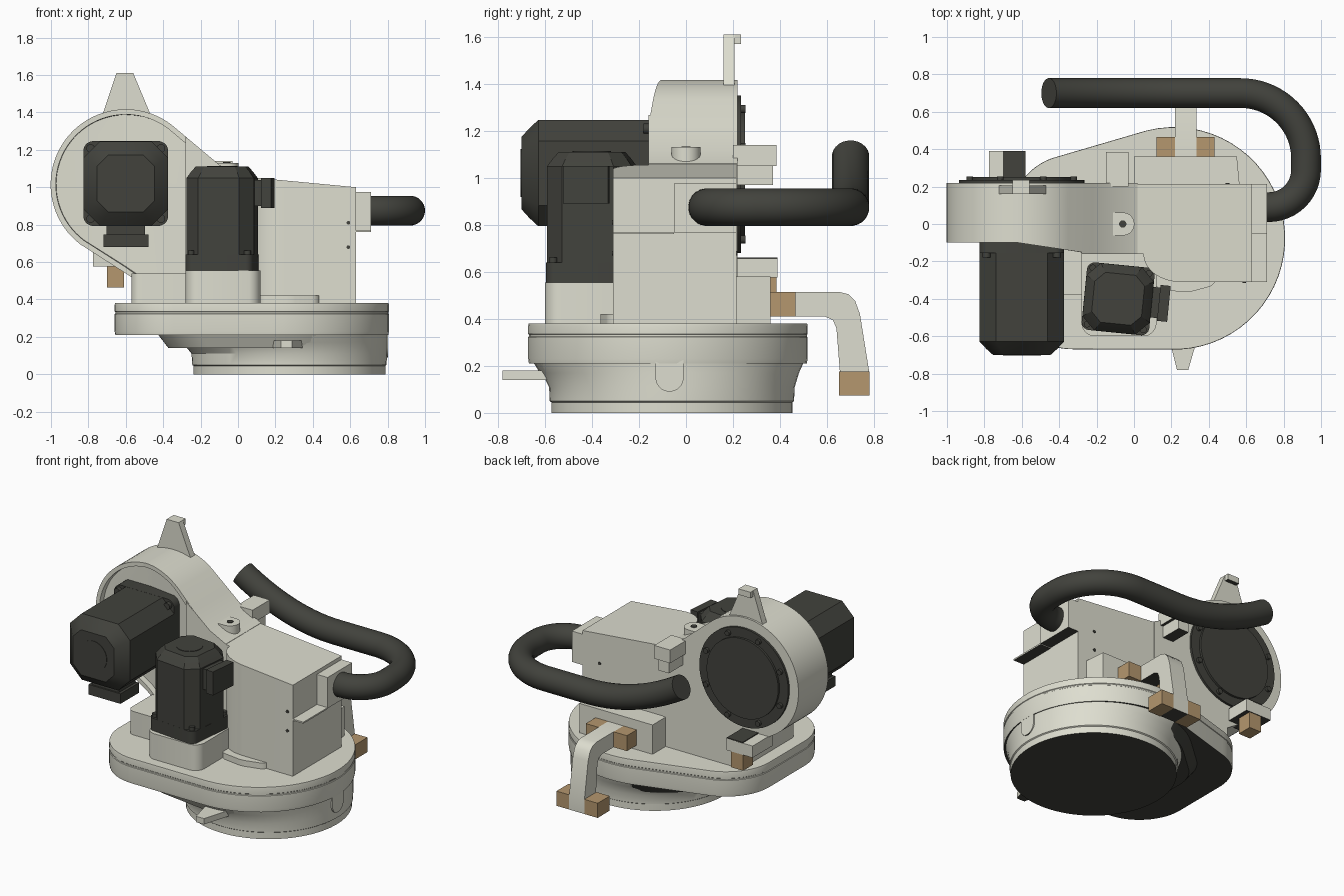
import bpy, bmesh, math
from mathutils import Matrix, Vector
from mathutils.geometry import convex_hull_2d

if "Cube" in bpy.data.objects:
    bpy.data.objects.remove(bpy.data.objects["Cube"])


def material(name, rgb):
    m = bpy.data.materials.new(name)
    m.diffuse_color = (*rgb, 1)
    m.use_nodes = True
    m.node_tree.nodes["Principled BSDF"].inputs["Base Color"].default_value = m.diffuse_color
    return m


BEIGE = material("beige paint", (0.73, 0.73, 0.63))
DARK = material("dark grey", (0.054, 0.055, 0.046))
WOOD = material("tan blocks", (0.46, 0.31, 0.157))


def underside(f):
    return f.normal.z < -.9


def finish(name, bm, mat, matrix=None, dark_rule=underside):
    """Make the object; beige parts get dark faces where dark_rule holds."""
    bmesh.ops.recalc_face_normals(bm, faces=bm.faces)
    if mat == BEIGE:
        for f in bm.faces:
            f.material_index = int(dark_rule(f))
    me = bpy.data.meshes.new(name)
    bm.to_mesh(me)
    bm.free()
    if matrix:
        me.transform(matrix)
    me.materials.append(mat)
    if mat == BEIGE:
        me.materials.append(DARK)
    me.shade_smooth()
    me.set_sharp_from_angle(angle=math.radians(32))
    ob = bpy.data.objects.new(name, me)
    bpy.context.collection.objects.link(ob)
    return ob


def loft_bm(rings):
    bm = bmesh.new()
    vs = [[bm.verts.new(p) for p in r] for r in rings]
    n = len(rings[0])
    for a, b in zip(vs, vs[1:]):
        for i in range(n):
            bm.faces.new((a[i], a[(i + 1) % n], b[(i + 1) % n], b[i]))
    bm.faces.new(vs[0])
    bm.faces.new(vs[-1])
    return bm


def loft(name, rings, mat, matrix=None, rule=underside):
    return finish(name, loft_bm(rings), mat, matrix, rule)


def place(p, h, axis):
    return {"x": (h, p[0], p[1]), "y": (p[0], h, p[1]), "z": (p[0], p[1], h)}[axis]


def prism(name, pts, a, b, axis, mat, matrix=None):
    return loft(name, [[place(p, h, axis) for p in pts] for h in (a, b)], mat, matrix)


def box(name, x, y, z, mat, matrix=None):
    return prism(name, [(x[0], y[0]), (x[1], y[0]), (x[1], y[1]), (x[0], y[1])], *z, "z", mat, matrix)


def circle(cx, cy, r, n=48):
    return [(cx + r * math.cos(2 * math.pi * (i + .5) / n),
             cy + r * math.sin(2 * math.pi * (i + .5) / n)) for i in range(n)]


def hull(*circles, n=48):
    pts = [p for c in circles for p in circle(*c, n)]
    return [pts[i] for i in convex_hull_2d(pts)]


def rounded(x0, x1, y0, y1, r, n=24):
    return hull(*[(x, y, r) for x in (x0 + r, x1 - r) for y in (y0 + r, y1 - r)], n=n)


def stack(name, pts, layers, centre, mat, matrix=None, rule=underside):
    """Stack one outline in z; layers are (z, scale about centre)."""
    cx, cy = centre
    loft(name, [[(cx + (x - cx) * s, cy + (y - cy) * s, z) for x, y in pts]
                for z, s in layers], mat, matrix, rule)


# Round base drum flaring into the deck, tapered side hull and the wide deck above
drum = [(0, .275, -.06, .513), (.045, .275, -.06, .513), (.05, .275, -.06, .52),
        (.11, .274, -.06, .523), (.17, .25, -.066, .547), (.22, .222, -.073, .577),
        (.26, .214, -.077, .59)]
loft("base_drum", [[(x, y, z) for x, y in circle(cx, cy, r, 72)] for z, cx, cy, r in drum], BEIGE)
stack("lower_hull", hull((.215, -.075, .575), (-.16, -.33, .27), (-.16, 0, .27), n=64),
      [(.14, .92), (.215, 1)], (.29, -.07), BEIGE,
      rule=lambda f: underside(f) or (f.calc_center_median().y > 0 and f.calc_center_median().x < .1
                                      and f.normal.z < .5))
deck = hull((.213, -.077, .595), (-.33, -.34, .33), (-.33, .04, .33), n=64)
stack("deck", deck, [(.21, .995), (.23, 1), (.322, 1), (.325, .995), (.333, .995),
                     (.336, 1), (.37, 1), (.38, .997)], (.1, -.08), BEIGE)
prism("drum_lug", hull((-.07, .15, .06), (-.07, .24, .06), n=24), .74, .803, "x", BEIGE)

# Pedestals on the deck
prism("motor_pedestal", rounded(-.28, .12, -.60, -.1, .07), .37, .555, "z", BEIGE)
prism("arm_pedestal", rounded(-.57, .1, -.38, .22, .05), .37, .54, "z", BEIGE)
prism("low_step", hull((.16, -.29, .06), (.27, -.18, .185), (.38, -.28, .06)), .37, .42, "z", BEIGE)
prism("rear_ledge", [(0, .15), (.57, .15), (.55, .36), (0, .36)], .37, .58, "z", BEIGE)

# Main body with a gently sloping top, and the arm web joining it to the housing
outline = [(0, .215), (.63, .215), (.63, -.31), (.25, -.31)]
outline += [(.25 - .2 * math.sin(t), -.31 + .15 * (1 - math.cos(t)))
            for t in [math.pi / 2 * i / 8 for i in range(1, 9)]]
outline += [(0, -.16)]
loft("main_body", [[(x, y, .37) for x, y in outline],
                   [(x, y, 1.06 - .095 * x) for x, y in outline]], BEIGE)
prism("arm_web", [(-.28, .38), (.02, .38), (.02, 1.058), (-.1, 1.119), (-.28, 1.268)],
      -.16, .21, "y", BEIGE)
for i, z in enumerate((.68, .81)):
    prism(f"front_screw_{i}", circle(.59, z, .01, 12), -.315, -.3, "y", DARK)
    prism(f"rear_screw_{i}", circle(.5, z, .01, 12), .2, .22, "y", DARK)

# Belt housing: disc flowing into the body, slanted and recessed at the front
CX, CZ, R = -.6, 1.015, .402
a0, a1 = math.radians(52), math.radians(233)
prof = [(CX + R * math.cos(a0 + (a1 - a0) * i / 40), CZ + R * math.sin(a0 + (a1 - a0) * i / 40))
        for i in range(41)]
prof += [(-.57, .52), (-.57, .38), (.02, .38), (.02, 1.06), (-.1, 1.12)]
bm = loft_bm([[(x, y, z) for x, z in prof] for y in (-.1, .22)])
for cut in (-.62, -.22):
    bmesh.ops.bisect_plane(bm, geom=bm.verts[:] + bm.edges[:] + bm.faces[:],
                           plane_co=(cut, 0, 0), plane_no=(1, 0, 0))
for v in bm.verts:
    if v.co.y < 0:
        v.co.y -= .06 * min(1, max(0, (v.co.x + .62) / .4))
bmesh.ops.recalc_face_normals(bm, faces=bm.faces)
front = [f for f in bm.faces if f.normal.y < -.8]
bmesh.ops.inset_region(bm, faces=front, thickness=.028, depth=0)
bmesh.ops.inset_region(bm, faces=front, thickness=.002, depth=-.04)
finish("belt_housing", bm, BEIGE)

# Dark cover disc on the back of the housing
prism("rear_cover", circle(CX, CZ, .335, 64), .2, .235, "y", DARK)
prism("rear_cover_ring", circle(CX, CZ, .27, 64), .23, .25, "y", DARK)
for i in range(8):
    t = math.tau * (i + .5) / 8
    prism(f"cover_bolt_{i}", circle(CX + .3 * math.cos(t), CZ + .3 * math.sin(t), .018, 12),
          .23, .253, "y", DARK)


# Motors: flange, octagonal barrel with tapered end, corner bolts, terminal box
def motor(name, s, h, box_z, taper, matrix):
    prism(name + "_flange", rounded(-s, s, -s, s, s * .24), 0, h * .16, "z", DARK, matrix)
    stack(name + "_barrel", rounded(-s * 1.05, s * 1.05, -s * 1.05, s * 1.05, s * .72, 8),
          [(0, 1), (h * .89, 1), (h * .95, .5 + taper / 2), (h, taper)], (0, 0), DARK, matrix)
    prism(name + "_cap", circle(0, 0, s * .45, 32), h * .9, h + .003, "z", DARK, matrix)
    for i in range(4):
        x, y = s * .83 * (-1) ** i, s * .83 * (-1) ** (i // 2)
        prism(f"{name}_bolt_{i}", circle(x, y, s * .1, 12), 0, h * .2, "z", DARK, matrix)
    b0, b1 = box_z
    prism(name + "_terminal_neck", rounded(s * .8, s * 1.3, -s * .45, s * .45, .02),
          b0 + .01, b1 - .01, "z", DARK, matrix)
    box(name + "_terminal_box", (s * 1.2, s * 1.5), (-s * .53, s * .53), box_z, DARK, matrix)


motor("large_motor", .227, .65, (.33, .53), .68,
      Matrix(((0, 1, 0, -.6), (0, 0, -1, -.05), (-1, 0, 0, 1.02), (0, 0, 0, 1))))
motor("small_motor", .182, .56, (.34, .5), .74,
      Matrix.Translation((-.085, -.4, .55)) @ Matrix.Rotation(-.1, 4, "Z"))

# Small fittings on the housing and body
prism("top_lug", hull((-.06, 0, .062), (-.117, .054, .008), (-.117, -.054, .008), n=24),
      1.0, 1.13, "z", BEIGE)
prism("top_lug_hole", circle(-.06, 0, .02, 16), 1.1, 1.134, "z", DARK)
box("rear_bracket", (-.15, -.03), (.2, .385), (1.05, 1.14), BEIGE)
box("rear_bracket_foot", (-.13, -.05), (.2, .37), (.97, 1.06), BEIGE)
prism("top_pointer", [(-.73, 1.37), (-.46, 1.37), (-.56, 1.61), (-.65, 1.61)], .16, .206, "y", BEIGE)
box("top_pointer_hook", (-.65, -.56), (.16, .235), (1.57, 1.61), BEIGE)
prism("front_pointer", [(.17, -.54), (.36, -.54), (.29, -.78), (.23, -.78)], .14, .18, "z", BEIGE)
box("lower_bracket", (-.775, -.58), (.17, .39), (.575, .655), BEIGE)
box("lower_bracket_pad", (-.7, -.58), (.22, .39), (.652, .661), DARK)
box("lower_bracket_block", (-.7, -.61), (.28, .385), (.465, .575), WOOD)

# Rear lever with tan blocks on both sides of each end
lever = [(.34, .41), (.59, .41), (.625, .395), (.64, .36), (.655, .17), (.655, .075), (.78, .075),
         (.78, .17), (.74, .42), (.72, .475), (.69, .505), (.65, .515), (.34, .515)]
prism("rear_lever", lever, .22, .335, "x", BEIGE)
for side, x in (("left", (.12, .22)), ("right", (.335, .43))):
    box(f"lever_pivot_block_{side}", x, (.35, .465), (.41, .515), WOOD)
    box(f"lever_foot_block_{side}", x, (.65, .78), (.075, .175), WOOD)

# Hose connector, side shelf and bent hose
box("hose_connector", (.6, .71), (-.05, .215), (.765, .975), BEIGE)
box("side_shelf", (.6, .71), (-.31, -.05), (.76, .77), BEIGE)
path = [(.68, .09, .875)]
path += [(.72 + .2 * math.sin(t), .29 - .2 * math.cos(t), .875)
         for t in [math.pi / 2 * i / 12 for i in range(13)]]
path += [(.57 + .35 * math.cos(t), .35 + .35 * math.sin(t), .875)
         for t in [math.pi / 2 * i / 18 for i in range(19)]]
path += [(.25 - .705 * i / 14, .7, .875 + .215 * (i / 14) ** 2) for i in range(15)]
path = [Vector(p) for p in path]
rings = []
for i, p in enumerate(path):
    t = (path[min(i + 1, len(path) - 1)] - path[max(i - 1, 0)]).normalized()
    side = t.cross(Vector((0, 0, 1))).normalized()
    up = side.cross(t)
    rings.append([p + side * a + up * b for a, b in circle(0, 0, .08, 24)])
loft("hose", rings, DARK)
